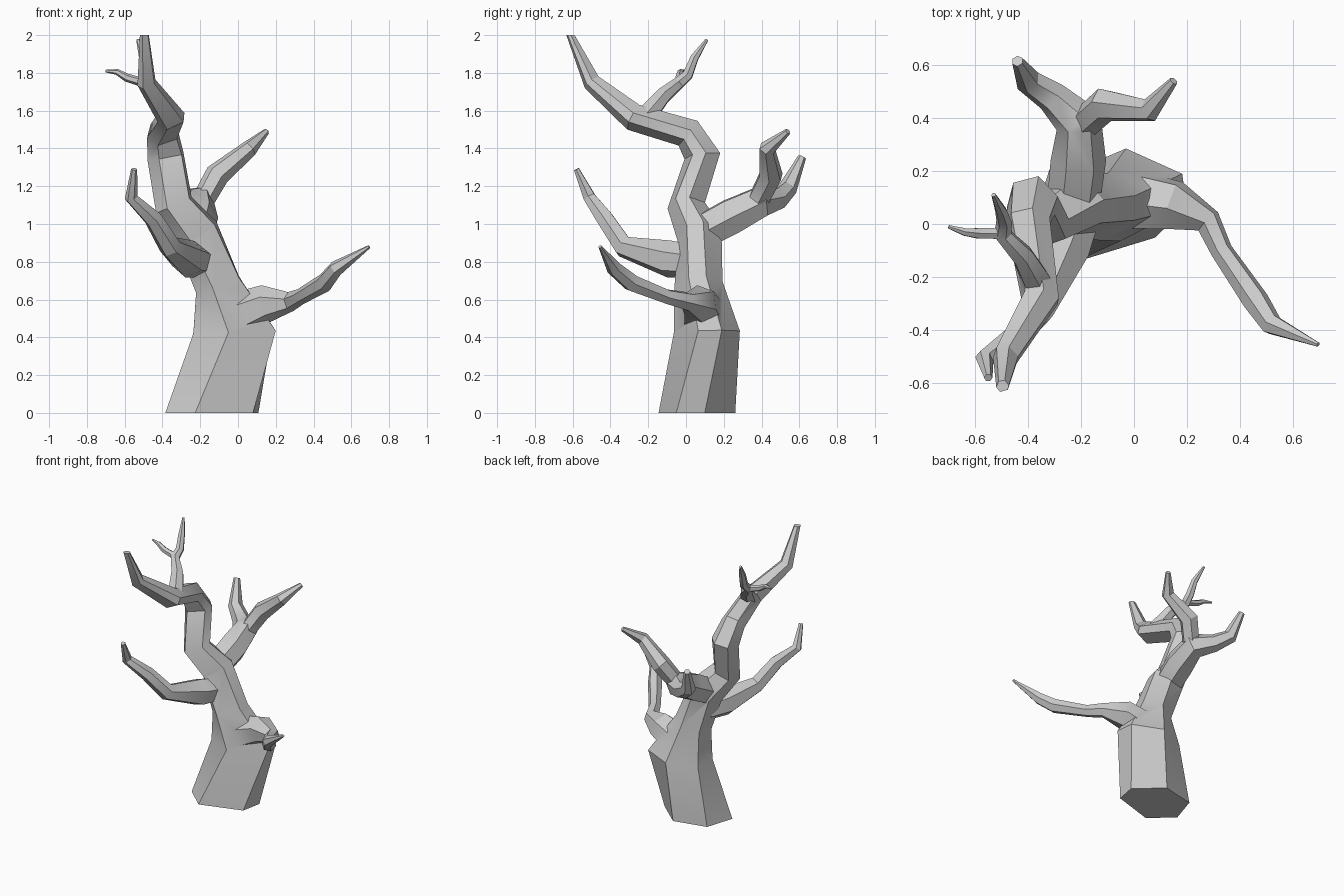
import bpy, bmesh
from math import cos, sin, radians
from mathutils import Vector

UP = Vector((0, 0, 1))
HEX = [0, 60, 120, 180, 240, 300]


def limb(name, path, angles=HEX, level_ends=False):
    """Six-sided tube through (x, y, z, radius, twist=0, stretch=1) stations."""
    pts = [Vector(p[:3]) for p in path]
    n = len(pts)
    bm = bmesh.new()
    rings = []
    normal, side = UP.copy(), Vector((1, 0, 0))
    for i, p in enumerate(pts):
        a = (p - pts[i - 1]).normalized() if i > 0 else Vector()
        b = (pts[i + 1] - p).normalized() if i < n - 1 else Vector()
        t = (a + b).normalized()
        if level_ends and i in (0, n - 1):
            t = UP.copy()
        side = normal.rotation_difference(t) @ side
        normal = t
        other = t.cross(side)
        r, twist, stretch = (tuple(path[i][3:]) + (0, 1)[len(path[i]) - 4:])
        rings.append([bm.verts.new(p + r * (stretch * cos(radians(d + twist)) * side
                                            + sin(radians(d + twist)) * other))
                      for d in angles])
    for lo, hi in zip(rings, rings[1:]):
        for k in range(6):
            j = (k + 1) % 6
            bm.faces.new((lo[k], lo[j], hi[j], hi[k]))
    bm.faces.new(rings[0][::-1])
    bm.faces.new(rings[-1])
    bmesh.ops.recalc_face_normals(bm, faces=bm.faces)
    me = bpy.data.meshes.new(name)
    bm.to_mesh(me)
    bm.free()
    ob = bpy.data.objects.new(name, me)
    bpy.context.collection.objects.link(ob)
    return ob


# Twisting trunk, leaning left then forward
tree = limb("dead_tree", [
    (-0.14, 0.055, 0, 0.213, 0, 1.19), (-0.03, 0.11, 0.43, 0.175, 15, 1.36),
    (-0.11, 0.065, 0.68, 0.13, 8, 1.0),
    (-0.22, 0.07, 0.95, 0.125), (-0.34, 0.0, 1.10, 0.105), (-0.385, 0.085, 1.36, 0.10),
    (-0.40, 0.01, 1.48, 0.085), (-0.355, -0.28, 1.565, 0.075), (-0.485, -0.50, 1.75, 0.05),
    (-0.496, -0.612, 2.0, 0.024)],
    angles=[250, 330, 372, 435, 495, 555], level_ends=True)

branches = [
    # Front left branch
    limb("front_branch", [
        (-0.20, 0.06, 0.80, 0.085), (-0.26, -0.09, 0.815, 0.10), (-0.36, -0.33, 0.88, 0.06),
        (-0.45, -0.43, 1.03, 0.05), (-0.565, -0.51, 1.14, 0.036), (-0.55, -0.58, 1.29, 0.016)]),
    # Low right branch
    limb("right_branch", [
        (0.0, 0.09, 0.52, 0.12), (0.15, 0.07, 0.58, 0.10), (0.28, 0.01, 0.59, 0.052),
        (0.33, -0.10, 0.615, 0.042), (0.46, -0.29, 0.69, 0.05), (0.52, -0.38, 0.765, 0.042),
        (0.695, -0.455, 0.88, 0.009)]),
    # Back branch, carrying on into its left prong
    limb("back_branch", [
        (-0.23, 0.07, 0.95, 0.10), (-0.21, 0.24, 1.04, 0.105), (-0.21, 0.39, 1.115, 0.09),
        (-0.31, 0.48, 1.13, 0.062), (-0.40, 0.54, 1.19, 0.05), (-0.44, 0.615, 1.355, 0.022)]),
    limb("back_right_prong", [
        (-0.20, 0.37, 1.10, 0.06), (-0.11, 0.45, 1.26, 0.066), (0.06, 0.43, 1.40, 0.045),
        (0.15, 0.54, 1.49, 0.017)]),
    # Thin upper branch and its side twig
    limb("upper_branch", [
        (-0.365, -0.22, 1.56, 0.06), (-0.42, -0.12, 1.68, 0.045), (-0.495, -0.04, 1.745, 0.034),
        (-0.49, 0.01, 1.79, 0.03), (-0.50, 0.045, 1.88, 0.024), (-0.53, 0.11, 1.975, 0.009)]),
    limb("upper_twig", [
        (-0.49, -0.035, 1.745, 0.025), (-0.59, -0.035, 1.775, 0.022), (-0.64, -0.03, 1.805, 0.016),
        (-0.7, -0.01, 1.81, 0.007)]),
]

# Fuse every branch into the trunk
bpy.context.view_layer.objects.active = tree
for br in branches:
    mod = tree.modifiers.new("join", 'BOOLEAN')
    mod.operation, mod.solver, mod.object = 'UNION', 'EXACT', br
    bpy.ops.object.modifier_apply(modifier=mod.name)
    bpy.data.objects.remove(br)

tree.select_set(True)
bpy.ops.object.shade_smooth_by_angle(angle=radians(30))
